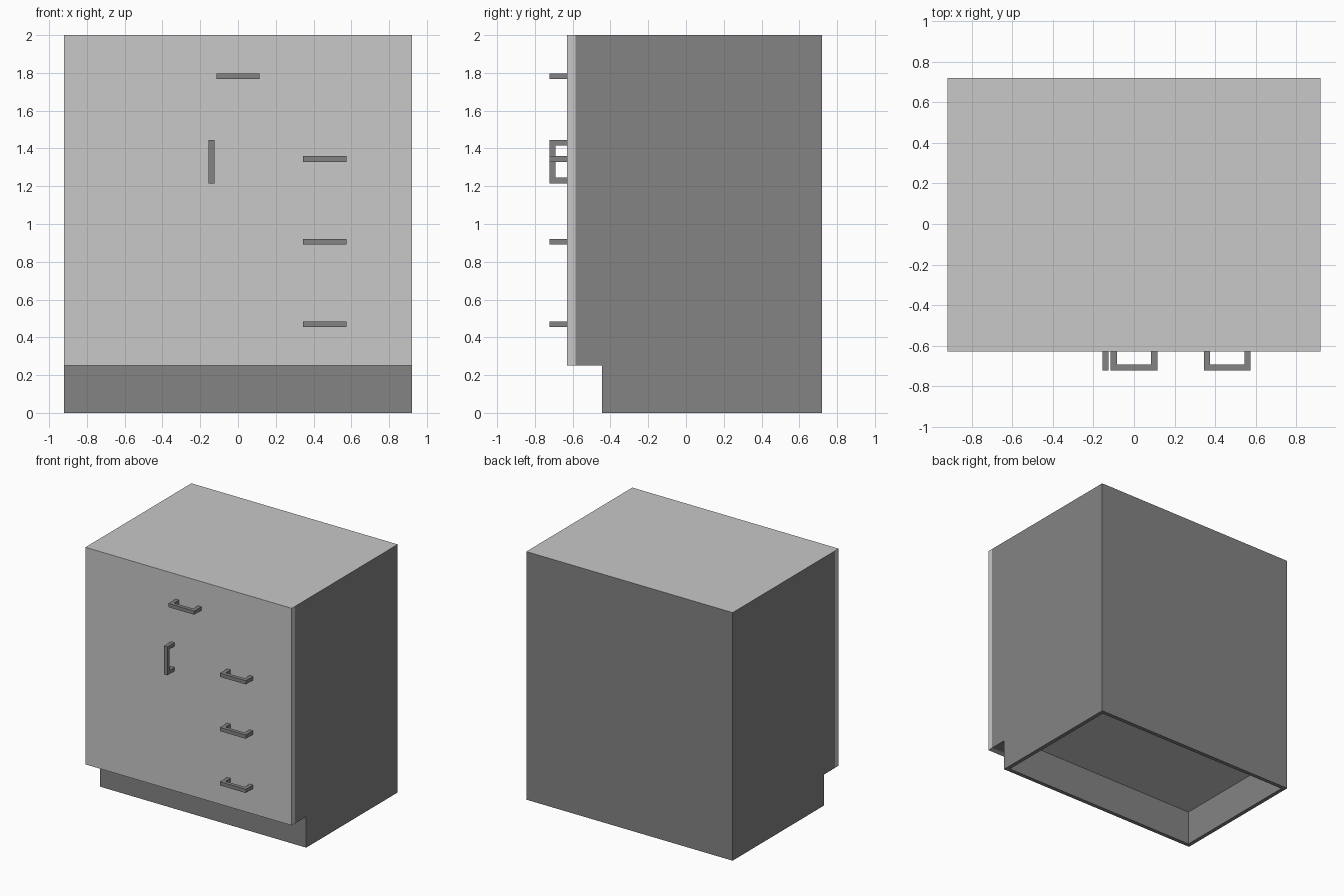
import bpy, bmesh

if "Cube" in bpy.data.objects:
    bpy.data.objects.remove(bpy.data.objects["Cube"])


def material(name, value):
    m = bpy.data.materials.new(name)
    m.diffuse_color = (value, value, value, 1)
    m.use_nodes = True
    m.node_tree.nodes["Principled BSDF"].inputs["Base Color"].default_value = m.diffuse_color
    return m


LIGHT = material("light_grey", 0.578)
DARK = material("dark_grey", 0.231)


def extrude_profile(name, points, direction, mats):
    """Closed prism from a flat outline pushed along a direction."""
    bm = bmesh.new()
    face = bm.faces.new([bm.verts.new(p) for p in points])
    out = bmesh.ops.extrude_face_region(bm, geom=[face], use_keep_orig=True)
    moved = [g for g in out["geom"] if isinstance(g, bmesh.types.BMVert)]
    bmesh.ops.translate(bm, verts=moved, vec=direction)
    bmesh.ops.recalc_face_normals(bm, faces=bm.faces)
    return finish(name, bm, mats)


def finish(name, bm, mats):
    mesh = bpy.data.meshes.new(name)
    bm.to_mesh(mesh)
    bm.free()
    for m in mats:
        mesh.materials.append(m)
    obj = bpy.data.objects.new(name, mesh)
    bpy.context.collection.objects.link(obj)
    return obj


W, BACK, FRONT, TOE, T = 0.92, 0.72, -0.585, -0.445, 0.045
TOE_Z, CEIL_Z, TOP = 0.25, 0.28, 2.0

# Cabinet body: side outline with a toe notch, pushed across the width
outline = [(TOE, 0), (BACK, 0), (BACK, TOP), (FRONT, TOP), (FRONT, TOE_Z), (TOE, TOE_Z)]
body = extrude_profile("cabinet_body", [(-W, y, z) for y, z in outline],
                       (2 * W, 0, 0), [DARK, LIGHT])

# Recess under the base: inset the bottom face and push it up
bm = bmesh.new()
bm.from_mesh(body.data)
bottom = next(f for f in bm.faces if f.normal.z < -0.9 and f.calc_center_median().z < 0.01)
bmesh.ops.inset_region(bm, faces=[bottom], thickness=T)
out = bmesh.ops.extrude_face_region(bm, geom=[bottom])
bmesh.ops.translate(bm, verts=[g for g in out["geom"] if isinstance(g, bmesh.types.BMVert)],
                    vec=(0, 0, CEIL_Z))
if bottom.is_valid:
    bmesh.ops.delete(bm, geom=[bottom], context="FACES_ONLY")
bmesh.ops.recalc_face_normals(bm, faces=bm.faces)
# Worktop face and recess ceiling are light
for f in bm.faces:
    z = f.calc_center_median().z
    if abs(f.normal.z) > 0.9 and (z > TOP - 0.01 or abs(z - CEIL_Z) < 0.01):
        f.material_index = 1
bm.to_mesh(body.data)
bm.free()

# Flush front slab of door and drawers
extrude_profile("front_panel",
                [(-W, FRONT, TOE_Z), (W, FRONT, TOE_Z), (W, FRONT, TOP), (-W, FRONT, TOP)],
                (0, -0.045, 0), [LIGHT])


# Square-section bow handles
def handle(name, x, z, vertical=False):
    h, b, y0, y1 = 0.115, 0.03, -0.63, -0.722
    u = [(-h, y0), (-h, y1), (h, y1), (h, y0),
         (h - b, y0), (h - b, y1 + b), (-h + b, y1 + b), (-h + b, y0)]
    if vertical:
        pts, push = [(x - b / 2, y, z + a) for a, y in u], (b, 0, 0)
    else:
        pts, push = [(x + a, y, z - b / 2) for a, y in u], (0, 0, b)
    extrude_profile(name, pts, push, [DARK])


handle("top_drawer_handle", 0, 1.783)
handle("door_handle", -0.14, 1.33, vertical=True)
for i in range(3):
    handle(f"side_drawer_handle_{i + 1}", 0.46, 0.469 + i * 0.4375)
